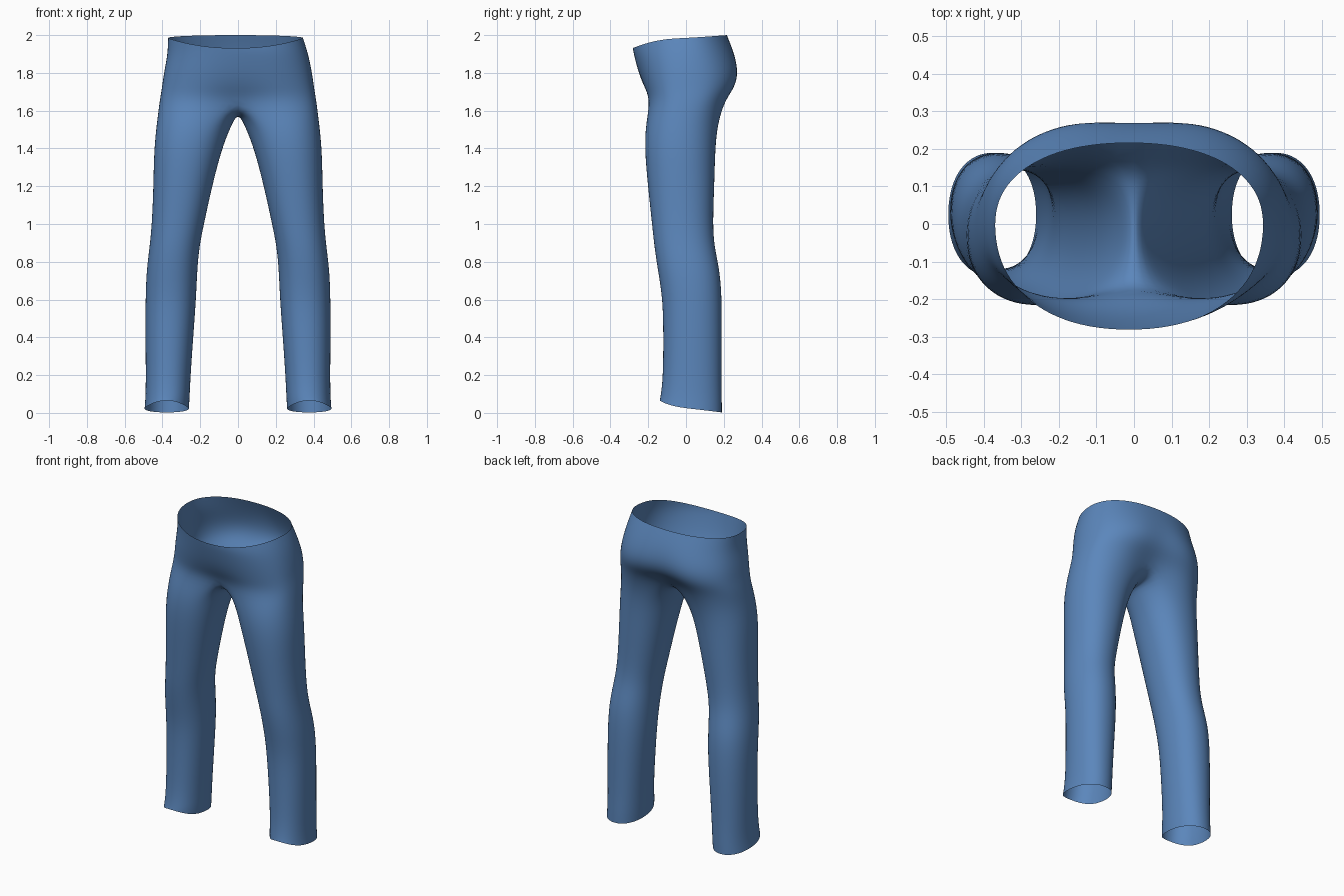
import bpy, bmesh
from math import sin, cos, pi, radians

cube = bpy.data.objects.get("Cube")
if cube:
    bpy.data.objects.remove(cube)

# Denim colour
denim = bpy.data.materials.new("denim_blue")
denim.use_nodes = True
BLUE = (0.105, 0.24, 0.50, 1)
denim.diffuse_color = BLUE
denim.node_tree.nodes["Principled BSDF"].inputs["Base Color"].default_value = BLUE

HALF = 12   # steps from front centre to back centre
INNER = 5   # crotch points between the legs
LEG = HALF + 1 + INNER
FIT = 1.015  # offsets the shrinkage of the subdivision


def spow(v, p):
    return abs(v) ** p * (1 if v >= 0 else -1)


# Seat rings: z, half width, front y, back y, roundness, front dip, back dip
SEAT = [
    (1.97, 0.355, -0.28, 0.215, 0.90, 0.0, 0.0),
    (1.90, 0.370, -0.275, 0.26, 0.90, 0.0, 0.005),
    (1.80, 0.390, -0.250, 0.29, 0.85, 0.0, 0.02),
    (1.72, 0.400, -0.225, 0.275, 0.80, 0.01, 0.035),
    (1.65, 0.412, -0.205, 0.225, 0.75, 0.04, 0.07),
]
# Leg rings: z, inner x, outer x, front y, back y
LEGS = [
    (1.53, 0.040, 0.428, -0.213, 0.168),
    (1.40, 0.085, 0.445, -0.220, 0.155),
    (1.20, 0.137, 0.448, -0.202, 0.150),
    (1.00, 0.180, 0.456, -0.180, 0.142),
    (0.88, 0.205, 0.468, -0.168, 0.150),
    (0.75, 0.216, 0.485, -0.148, 0.180),
    (0.60, 0.222, 0.490, -0.123, 0.190),
    (0.40, 0.237, 0.490, -0.120, 0.190),
    (0.18, 0.252, 0.488, -0.122, 0.188),
    (0.08, 0.256, 0.490, -0.136, 0.190),
    (0.03, 0.260, 0.495, -0.140, 0.190),
]

bm = bmesh.new()


def seat_ring(k):
    z, w, front, back, p, dip_f, dip_b = SEAT[k]
    ring = []
    for i in range(2 * HALF):
        a = -pi / 2 + pi * i / HALF
        c, s = cos(a), sin(a)
        centre = max(0, 1 - abs(c) / 0.5) ** 2
        mid = 0.0
        y = mid + (back * spow(s, p) if s > 0 else -front * spow(s, p))
        y += centre * (dip_f if s < 0 else -dip_b)
        x = w * FIT * spow(c, p)
        h = z
        if k == 0:  # waistband: low in front, high behind, slightly off centre
            h = 1.985 + (0.015 * s if s > 0 else 0.055 * s * abs(s))
            x -= 0.013
        ring.append(bm.verts.new((x, y * FIT, h)))
    return ring


def leg_ring(k, side):
    z, inner, outer, front, back = LEGS[k]
    cx, cy = (inner + outer) / 2, (front + back) / 2
    rx, ry = (outer - inner) / 2 * FIT, (back - front) / 2 * FIT
    ring = []
    for i in range(LEG):
        a = radians(240 + 360 * i / LEG)
        c, s = cos(a), sin(a)
        h = z
        if k == len(LEGS) - 1:  # hem arches up over the foot
            h = 0.022 - 0.02 * s + 0.025 * max(0, -s) ** 3
        elif k == 0:  # dip of the first ring below the seat
            h = z + 0.02 * c
        ring.append(bm.verts.new((side * (cx + rx * spow(c, 0.92)),
                                  cy + ry * spow(s, 0.92), h)))
    return ring


def bridge(a, b, flip=False):
    n = len(a)
    for i in range(n):
        q = (a[i], b[i], b[(i + 1) % n], a[(i + 1) % n])
        bm.faces.new(q[::-1] if flip else q)


# Waist and seat
rings = [seat_ring(k) for k in range(len(SEAT))]
for a, b in zip(rings, rings[1:]):
    bridge(a, b)
base = rings[-1]

# Crotch seam from back to front
y0, y1 = base[HALF].co.y, base[0].co.y
crotch = []
for j in range(1, INNER + 1):
    t = j / (INNER + 1)
    crotch.append(bm.verts.new((0, y0 + (y1 - y0) * t, 1.65 - 0.055 * sin(pi * t) ** 0.7)))

# Legs
for side in (1, -1):
    if side == 1:
        top = base[:HALF + 1] + crotch
    else:
        top = [base[-i % (2 * HALF)] for i in range(HALF + 1)] + crotch
    prev = top
    for k in range(len(LEGS)):
        ring = leg_ring(k, side)
        bridge(prev, ring, side < 0)
        prev = ring

bmesh.ops.recalc_face_normals(bm, faces=bm.faces[:])
# Make sure the cloth faces outward
bm.faces.ensure_lookup_table()
probe = max(bm.faces, key=lambda f: f.calc_center_median().x)
if probe.normal.x < 0:
    bmesh.ops.reverse_faces(bm, faces=bm.faces[:])

mesh = bpy.data.meshes.new("trousers")
bm.to_mesh(mesh)
bm.free()
mesh.materials.append(denim)
trousers = bpy.data.objects.new("trousers", mesh)
bpy.context.collection.objects.link(trousers)
mesh.polygons.foreach_set("use_smooth", [True] * len(mesh.polygons))
sub = trousers.modifiers.new("smooth_cloth", "SUBSURF")
sub.levels = sub.render_levels = 2
